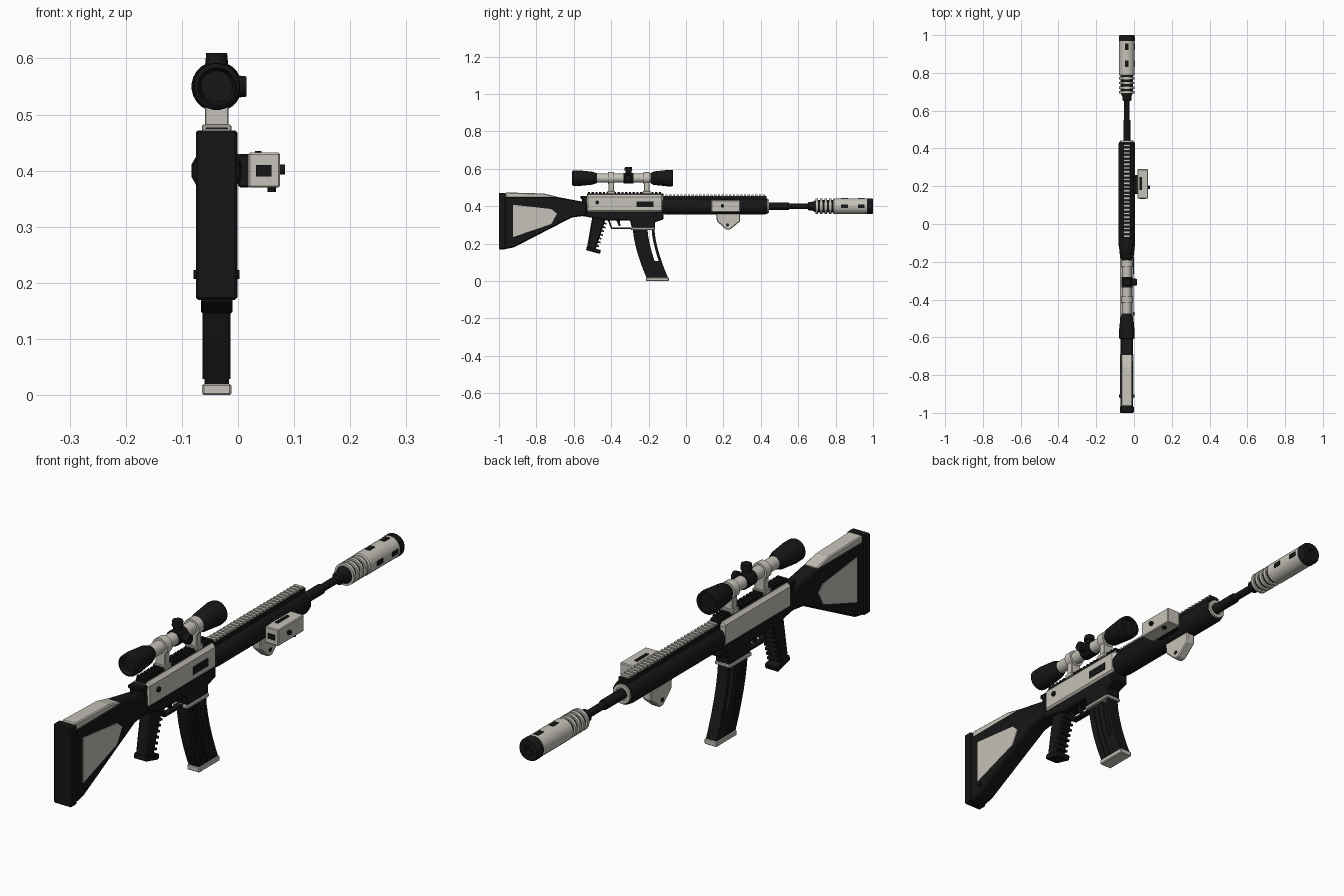
import bpy, bmesh, math
from mathutils import Vector

if "Cube" in bpy.data.objects:
    bpy.data.objects.remove(bpy.data.objects["Cube"], do_unlink=True)

CX = -0.038   # centre plane of the rifle
BZ = 0.40     # barrel axis height
SZ = 0.55     # scope axis height


def material(name, rgb, rough):
    m = bpy.data.materials.new(name)
    m.use_nodes = True
    m.diffuse_color = (*rgb, 1)
    b = m.node_tree.nodes["Principled BSDF"]
    b.inputs["Base Color"].default_value = (*rgb, 1)
    b.inputs["Roughness"].default_value = rough
    return m


BLACK = material("matte_black", (0.008, 0.008, 0.008), 0.6)
LIGHT = material("warm_light_grey", (0.56, 0.54, 0.48), 0.6)


def finish(name, bm, mat, bevel=0, smooth=False):
    bmesh.ops.recalc_face_normals(bm, faces=bm.faces)
    me = bpy.data.meshes.new(name)
    bm.to_mesh(me)
    bm.free()
    me.materials.append(mat)
    ob = bpy.data.objects.new(name, me)
    bpy.context.collection.objects.link(ob)
    if bevel:
        mod = ob.modifiers.new("bevel", "BEVEL")
        mod.width, mod.segments = bevel, 1
    if smooth:
        bpy.ops.object.select_all(action="DESELECT")
        ob.select_set(True)
        bpy.context.view_layer.objects.active = ob
        bpy.ops.object.shade_smooth_by_angle(angle=math.radians(35))
    return ob


def box(name, x, y, z, mat, bevel=0):
    """Box from (low, high) ranges on each axis."""
    bm = bmesh.new()
    bmesh.ops.create_cube(bm, size=1)
    for v in bm.verts:
        v.co = [r[0] if c < 0 else r[1] for c, r in zip(v.co, (x, y, z))]
    return finish(name, bm, mat, bevel)


def mid(w):
    return (CX - w / 2, CX + w / 2)


def plate(name, pts, x, mat, bevel=0):
    """Side outline in (y, z), extruded across the x range."""
    bm = bmesh.new()
    f = bm.faces.new([bm.verts.new((x[0], y, z)) for y, z in pts])
    ext = bmesh.ops.extrude_face_region(bm, geom=[f])["geom"]
    bmesh.ops.translate(bm, vec=(x[1] - x[0], 0, 0),
                        verts=[g for g in ext if isinstance(g, bmesh.types.BMVert)])
    return finish(name, bm, mat, bevel)


def lathe(name, prof, origin, mat, axis="y", n=24):
    """Turned solid; profile is (distance along axis, radius)."""
    bm = bmesh.new()
    rings = []
    for d, r in prof:
        ring = []
        for i in range(n):
            a = 2 * math.pi * (i + 0.5) / n
            u, w = r * math.cos(a), r * math.sin(a)
            p = {"y": (u, d, w), "x": (d, u, w), "z": (u, w, d)}[axis]
            ring.append(bm.verts.new(Vector(origin) + Vector(p)))
        rings.append(ring)
    for a, b in zip(rings, rings[1:]):
        for i in range(n):
            bm.faces.new((a[i], a[(i + 1) % n], b[(i + 1) % n], b[i]))
    bm.faces.new(rings[0])
    bm.faces.new(rings[-1])
    return finish(name, bm, mat, smooth=True)


def on_barrel(name, prof, mat, n=24):
    return lathe(name, prof, (CX, 0, BZ), mat, n=n)


def on_scope(name, prof, mat):
    return lathe(name, prof, (CX, 0, SZ), mat)


# Stock: body, butt pad, cheek rest, side panels, sling studs
plate("stock_body", [(-0.97, 0.17), (-0.97, 0.45), (-0.69, 0.45), (-0.53, 0.42),
                     (-0.53, 0.35), (-0.61, 0.34), (-0.92, 0.18)], mid(0.066), BLACK, 0.006)
box("butt_pad", mid(0.074), (-1, -0.965), (0.17, 0.472), BLACK, 0.004)
plate("cheek_rest", [(-0.965, 0.445), (-0.965, 0.474), (-0.76, 0.468), (-0.69, 0.452),
                     (-0.7, 0.445)], mid(0.058), LIGHT, 0.004)
for side, s in (("left", 1), ("right", -1)):
    x = CX + s * 0.033
    plate(side + "_stock_panel", [(-0.925, 0.235), (-0.925, 0.408), (-0.72, 0.385),
                                  (-0.69, 0.36), (-0.72, 0.305)],
          sorted((x, x + s * 0.003)), LIGHT)
lathe("sling_stud", [(-0.041, 0.008), (0.041, 0.008)], (CX, -0.91, 0.215), BLACK, "x", 10)

# Receiver
box("upper_receiver", mid(0.07), (-0.535, -0.12), (0.365, 0.462), LIGHT, 0.012)
box("receiver_rear_plate", mid(0.06), (-0.555, -0.53), (0.345, 0.45), BLACK, 0.005)
plate("lower_receiver", [(-0.54, 0.372), (-0.12, 0.372), (-0.12, 0.33), (-0.165, 0.315),
                         (-0.165, 0.285), (-0.29, 0.285), (-0.3, 0.325), (-0.43, 0.325),
                         (-0.54, 0.345)], mid(0.06), BLACK, 0.004)
box("magazine_well_lip", mid(0.066), (-0.295, -0.165), (0.273, 0.287), LIGHT, 0.003)
face = CX + 0.035
box("ejection_port", (face - 0.005, face + 0.002), (-0.265, -0.175), (0.395, 0.425), BLACK)
lathe("receiver_pin", [(-0.005, 0.01), (0.006, 0.01)], (face, -0.475, 0.42), BLACK, "x", 12)
box("charging_handle", mid(0.06), (-0.565, -0.53), (0.44, 0.455), BLACK, 0.003)
lathe("front_pin", [(-0.034, 0.008), (0.034, 0.008)], (CX, -0.14, 0.345), BLACK, "x", 10)

# Trigger and guard
plate("trigger", [(-0.375, 0.33), (-0.355, 0.33), (-0.35, 0.295), (-0.36, 0.295)],
      mid(0.014), BLACK)
plate("trigger_guard", [(-0.42, 0.33), (-0.41, 0.33), (-0.395, 0.287), (-0.29, 0.287),
                        (-0.29, 0.278), (-0.4, 0.278)], mid(0.022), BLACK)

# Pistol grip with finger ribs
plate("pistol_grip", [(-0.5, 0.35), (-0.425, 0.35), (-0.44, 0.30), (-0.485, 0.165),
                      (-0.53, 0.175)], mid(0.048), BLACK, 0.006)
plate("grip_cap", [(-0.535, 0.165), (-0.53, 0.185), (-0.455, 0.165), (-0.46, 0.145)],
      mid(0.056), BLACK, 0.003)
for i in range(7):
    y, z = -0.425 - 0.0065 * i, 0.31 - 0.02 * i
    plate("grip_rib", [(y - 0.04, z + 0.012), (y - 0.04, z + 0.003), (y, z - 0.009),
                       (y, z)], mid(0.044), BLACK)


# Curved magazine: two walls either side of a long slot
def mag_y(t):
    return -0.285 + 0.075 * t ** 1.6


def mag_strip(name, a, b, t0, t1, width):
    ts = [t0 + (t1 - t0) * i / 6 for i in range(7)]
    pts = [(mag_y(t) + a, 0.29 - 0.275 * t) for t in ts]
    pts += [(mag_y(t) + b, 0.29 - 0.275 * t) for t in reversed(ts)]
    plate(name, pts, mid(width), BLACK)


mag_strip("magazine_rear_wall", 0, 0.078, 0, 1, 0.044)
mag_strip("magazine_front_wall", 0.1, 0.115, 0, 1, 0.044)
mag_strip("magazine_lower_body", 0.07, 0.105, 0.66, 1, 0.044)
mag_strip("magazine_rib", 0.02, 0.03, 0.1, 0.95, 0.05)
mag_strip("magazine_rib", 0.045, 0.055, 0.1, 0.95, 0.05)
box("magazine_base", mid(0.052), (-0.215, -0.092), (0, 0.02), LIGHT, 0.003)

# Handguard, front collar, top rails
on_barrel("handguard", [(-0.125, 0.042), (-0.11, 0.046), (0.42, 0.046), (0.435, 0.042)],
          BLACK, 12)
on_barrel("handguard_collar", [(0.43, 0.036), (0.443, 0.036), (0.443, 0.024), (0.436, 0.024)],
          LIGHT)
box("handguard_rail", mid(0.04), (-0.12, 0.43), (0.43, 0.456), BLACK)
for i in range(27):
    y = -0.11 + 0.02 * i
    box("handguard_rail_tooth", mid(0.036), (y, y + 0.012), (0.455, 0.464), LIGHT)
box("receiver_rail", mid(0.04), (-0.53, -0.12), (0.455, 0.468), BLACK)
for i in range(20):
    y = -0.525 + 0.02 * i
    box("receiver_rail_tooth", mid(0.04), (y, y + 0.012), (0.466, 0.477), BLACK)

# Barrel and suppressor
on_barrel("barrel", [(0.4, 0.019), (0.55, 0.019), (0.55, 0.014), (0.65, 0.014),
                     (0.655, 0.024), (0.675, 0.024), (0.695, 0.034), (0.8, 0.034)], BLACK)
for i in range(4):
    y = 0.692 + 0.024 * i
    on_barrel("suppressor_ring", [(y, 0.041), (y + 0.013, 0.041)], LIGHT)
on_barrel("suppressor_body", [(0.785, 0.038), (0.79, 0.042), (0.97, 0.042)], LIGHT)
on_barrel("suppressor_cap", [(0.968, 0.043), (0.992, 0.043), (1, 0.038), (1, 0.015),
                             (0.98, 0.015)], BLACK)
for y in (0.83, 0.92):
    box("suppressor_top_slot", mid(0.018), (y, y + 0.035), (BZ + 0.038, BZ + 0.043), BLACK)
    box("suppressor_side_slot", (CX + 0.038, CX + 0.043), (y, y + 0.035),
        (BZ - 0.009, BZ + 0.009), BLACK)

# Scope
on_scope("scope_tube", [(-0.49, 0.024), (-0.16, 0.024)], LIGHT)
on_scope("scope_eyepiece", [(-0.595, 0.028), (-0.61, 0.034), (-0.605, 0.041), (-0.57, 0.042),
                            (-0.5, 0.035), (-0.475, 0.026)], BLACK)
on_scope("scope_objective", [(-0.19, 0.026), (-0.175, 0.036), (-0.09, 0.045), (-0.07, 0.043),
                             (-0.07, 0.034), (-0.085, 0.034)], BLACK)
for y in (-0.4, -0.21):
    on_scope("scope_ring", [(y - 0.016, 0.032), (y + 0.016, 0.032)], LIGHT)
    box("scope_mount", mid(0.042), (y - 0.014, y + 0.014), (0.478, 0.53), LIGHT, 0.002)
    box("mount_clamp", mid(0.052), (y - 0.02, y + 0.02), (0.466, 0.482), LIGHT, 0.002)
on_scope("turret_saddle", [(-0.335, 0.029), (-0.28, 0.029)], BLACK)
lathe("elevation_turret", [(0.02, 0.016), (0.04, 0.016), (0.04, 0.021), (0.06, 0.019)],
      (CX, -0.308, SZ), BLACK, "z", 14)
lathe("windage_turret", [(0.02, 0.016), (0.036, 0.016), (0.036, 0.02), (0.053, 0.018)],
      (CX, -0.308, SZ), BLACK, "x", 14)

# Side light unit on the left of the handguard
box("light_unit_mount", (0, 0.022), (0.16, 0.26), (0.37, 0.43), BLACK, 0.004)
box("light_unit", (0.018, 0.075), (0.135, 0.29), (0.37, 0.432), LIGHT, 0.003)
box("light_unit_rear_slot", (0.032, 0.06), (0.132, 0.14), (0.39, 0.41), BLACK)
box("light_unit_top_slot", (0.03, 0.042), (0.18, 0.25), (0.43, 0.435), BLACK)
lathe("light_unit_knob", [(0.07, 0.009), (0.084, 0.009)], (0, 0.195, 0.402), BLACK, "x", 12)
lathe("light_unit_screw", [(0.362, 0.008), (0.372, 0.008)], (0.06, 0.25, 0), BLACK, "z", 10)

# Hand stop below the handguard
plate("hand_stop", [(0.16, 0.365), (0.165, 0.32), (0.215, 0.275), (0.235, 0.275),
                    (0.29, 0.32), (0.29, 0.365)], mid(0.036), LIGHT, 0.004)
lathe("hand_stop_pin", [(-0.02, 0.008), (0.02, 0.008)], (CX, 0.222, 0.3), BLACK, "x", 10)
